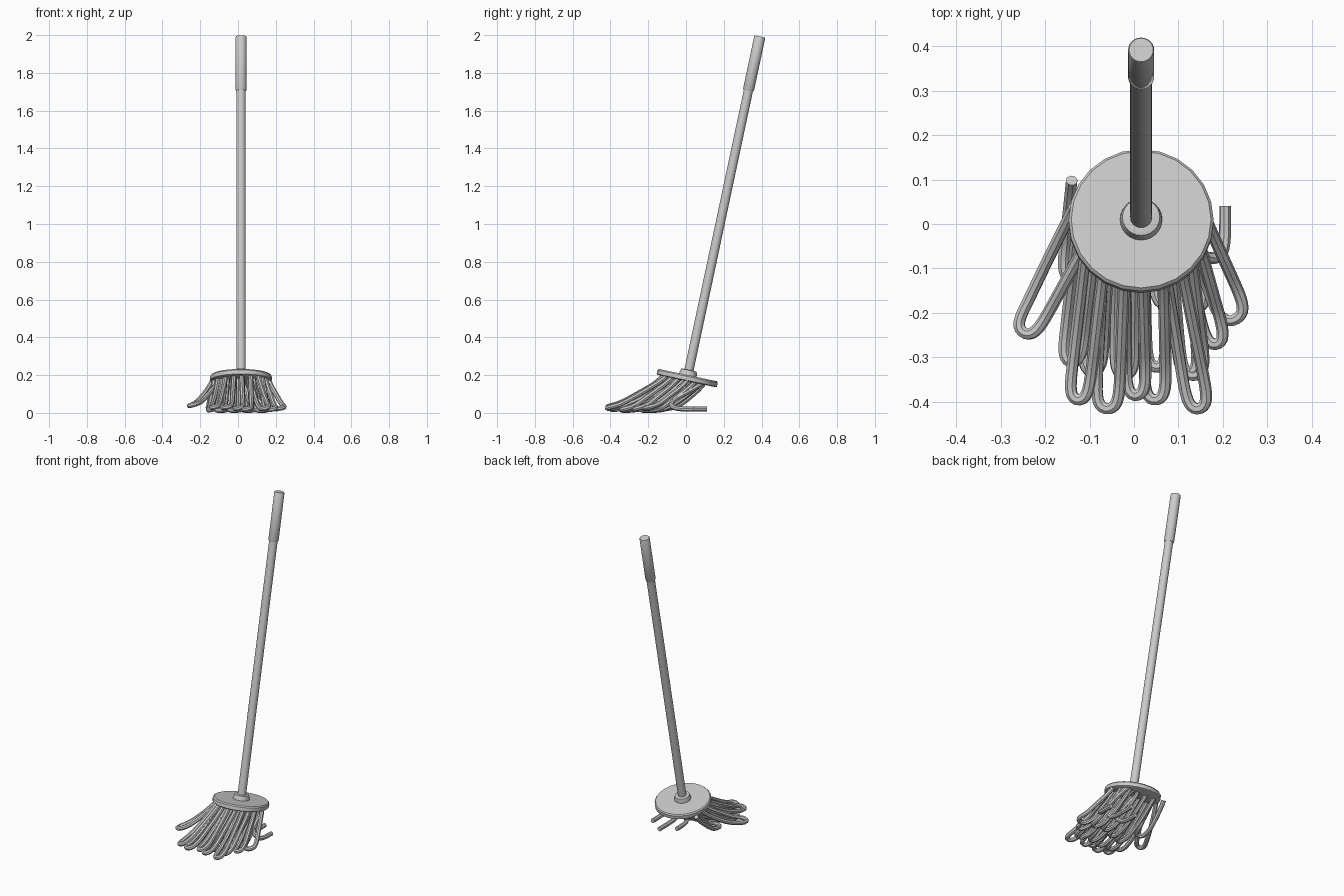
import bpy, bmesh, math, random
from mathutils import Matrix, Vector

if "Cube" in bpy.data.objects:
    bpy.data.objects.remove(bpy.data.objects["Cube"])

random.seed(4)
TILT = math.radians(12)
AXIS = Matrix.Translation((0.016, 0.01, 0.2)) @ Matrix.Rotation(-TILT, 4, 'X')
R = 0.0135  # strand radius


def lathe(name, profile, sides):
    """Closed solid of revolution about the tilted handle axis; profile = (radius, height)."""
    bm = bmesh.new()
    rings = [[bm.verts.new((r * math.cos(2 * math.pi * i / sides),
                            r * math.sin(2 * math.pi * i / sides), h)) for i in range(sides)]
             for r, h in profile]
    for a, b in zip(rings, rings[1:]):
        for i in range(sides):
            j = (i + 1) % sides
            bm.faces.new((a[i], a[j], b[j], b[i]))
    bm.faces.new(rings[0][::-1])
    bm.faces.new(rings[-1])
    bm.transform(AXIS)
    me = bpy.data.meshes.new(name)
    bm.to_mesh(me)
    bm.free()
    ob = bpy.data.objects.new(name, me)
    bpy.context.collection.objects.link(ob)
    smooth(ob)


def smooth(ob):
    bpy.ops.object.select_all(action='DESELECT')
    ob.select_set(True)
    bpy.context.view_layer.objects.active = ob
    if ob.type == 'CURVE':
        bpy.ops.object.convert(target='MESH')
    bpy.ops.object.shade_smooth_by_angle(angle=math.radians(40))


def under(x, y, drop=0.0):
    """Point on the underside of the tilted disc."""
    return Vector((x, y, 0.178 - math.tan(TILT) * (y - 0.01) - drop))


def strand(name, points):
    cu = bpy.data.curves.new(name, 'CURVE')
    cu.dimensions = '3D'
    cu.bevel_depth = R
    cu.bevel_resolution = 2
    cu.use_fill_caps = True
    sp = cu.splines.new('NURBS')
    sp.points.add(len(points) - 1)
    for p, c in zip(sp.points, points):
        p.co = (c[0], c[1], max(c[2], R), 1)
    sp.order_u = 4
    sp.use_endpoint_u = True
    sp.resolution_u = 4
    ob = bpy.data.objects.new(name, cu)
    bpy.context.collection.objects.link(ob)
    smooth(ob)


def loop(i, rx, ry, tx, ty, w=0.024, tz=0.03):
    """A yarn loop: upper leg from the root, around the tip, back along a lower leg."""
    tip = Vector((tx, ty, tz))
    d = Vector((tx - rx, ty - ry, 0)).normalized()
    side = Vector((-d.y, d.x, 0)) * w
    roots = [under(rx + side.x * 0.9, ry + side.y * 0.9),
             under(rx - side.x * 0.9, ry - side.y * 0.9 + 0.035)]
    legs = []
    for k, (root, s) in enumerate(zip(roots, (side, -side))):
        low = 0.025 * k
        a = root.lerp(tip + s, 0.12)
        a.z = root.z - 0.035
        b = root.lerp(tip + s, 0.5)
        b.z = root.z * 0.42 + tz * 0.5 - low
        c = (tip + s) - d * 0.06
        c.z = tz + 0.012 - low * 0.6
        e = tip + s * 0.95 + d * 0.008
        e.z = tz - low * 0.4
        legs.append([root, a, b, c, e])
    strand(f"yarn_loop_{i}", legs[0] + legs[1][::-1])


# handle parts
lathe("mop_disc", [(0.158, -0.032), (0.163, -0.028), (0.163, -0.007), (0.157, 0)], 24)
lathe("collar", [(0.048, -0.005), (0.046, 0.012), (0.042, 0.026), (0.036, 0.028)], 24)
lathe("handle_pole", [(0.0245, -0.01), (0.0245, 1.60)], 24)
lathe("handle_grip", [(0.027, 1.54), (0.0295, 1.545), (0.0295, 1.828), (0.027, 1.833)], 24)

# outer yarn loops: root x, root y, tip x, tip y, half width, tip height
outer = [
    (-0.115, -0.01, -0.245, -0.24, 0.026, 0.045),
    (-0.105, -0.03, -0.14, -0.305, 0.022, 0.02),
    (-0.085, -0.07, -0.125, -0.39, 0.022, 0.035),
    (-0.045, -0.10, -0.06, -0.41, 0.026, 0.035),
    (0.000, -0.11, 0.005, -0.38, 0.022, 0.03),
    (0.045, -0.11, 0.048, -0.39, 0.024, 0.025),
    (0.085, -0.10, 0.145, -0.41, 0.024, 0.03),
    (0.105, -0.07, 0.135, -0.335, 0.026, 0.02),
    (0.125, -0.04, 0.185, -0.265, 0.022, 0.025),
    (0.135, 0.00, 0.225, -0.21, 0.032, 0.03),
    (-0.115, 0.06, -0.135, -0.12, 0.028, 0.03),
]
for i, spec in enumerate(outer):
    loop(i, *spec)

# inner yarn loops resting on the floor under the disc
n = len(outer)
for row, (ry, ty) in enumerate([(-0.03, -0.31), (0.05, -0.2)]):
    for k in range(4):
        x = -0.075 + 0.058 * k + row * 0.015
        loop(n, x, ry, x * 1.25, ty + random.uniform(-0.03, 0.03), 0.022, R)
        n += 1

# loose rear strands that fold forward and then back
for k, (x, ex, ey) in enumerate([(0.115, 0.205, 0.04), (0.07, 0.11, 0.11), (0.02, 0.03, 0.05)]):
    ry = 0.09 - 0.01 * k
    strand(f"loose_strand_{k}", [
        under(x, ry), under(x + 0.01, ry - 0.02, 0.02),
        (x + 0.035, -0.01, 0.10), (x + 0.03, -0.07, 0.07),
        (x + 0.06, -0.08, 0.045), (ex, -0.07, 0.025),
        (ex, -0.02, 0.02), (ex, ey, 0.02)])
